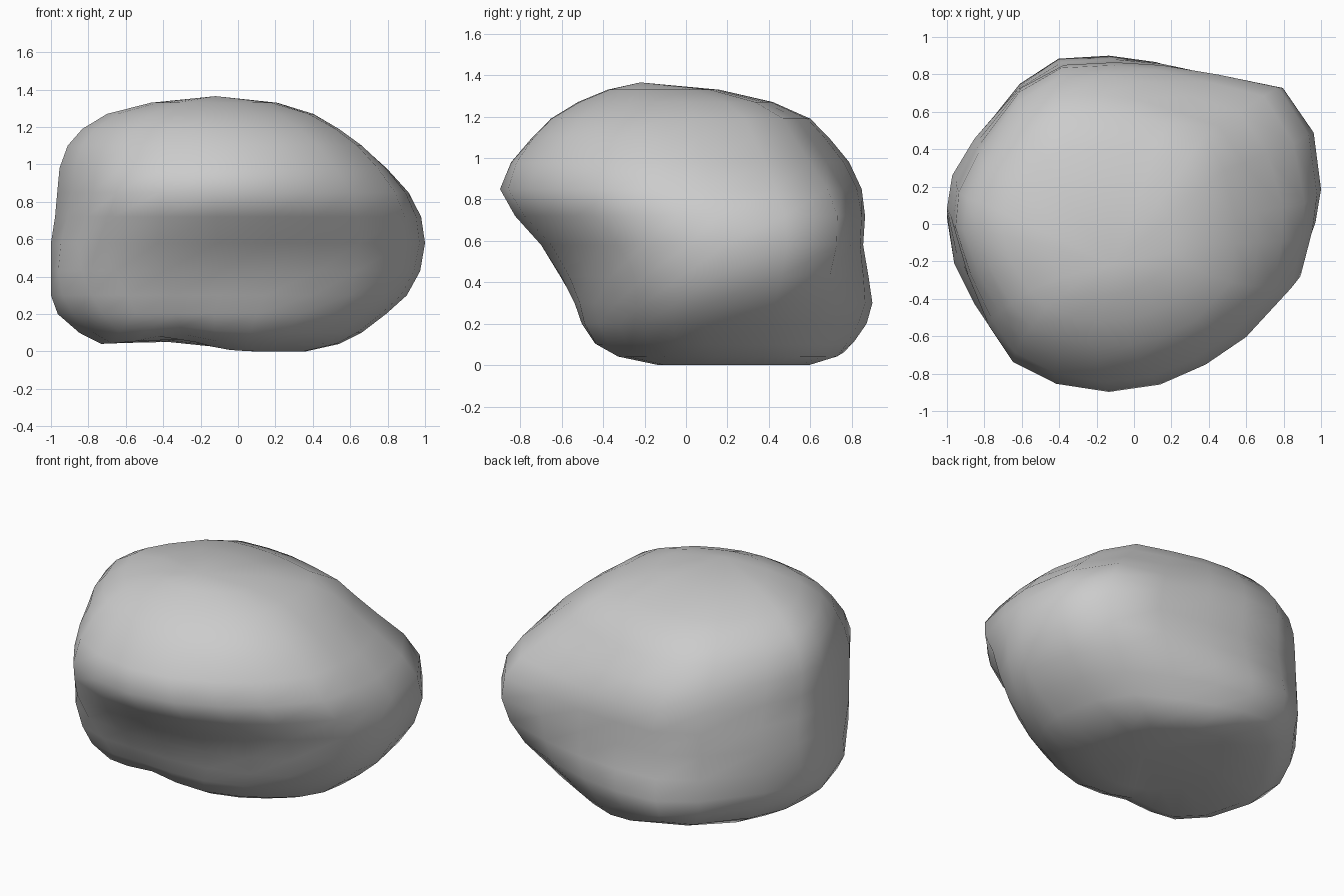
import bpy, bmesh, math

if "Cube" in bpy.data.objects:
    bpy.data.objects.remove(bpy.data.objects["Cube"])

# Outline of the narrow foot and of the wide overhanging upper mass (plan view, anticlockwise)
LOWER = [(.90, .10), (.83, .41), (.67, .63), (.38, .77), (.12, .86), (-.13, .90), (-.40, .88),
         (-.60, .74), (-.84, .42), (-.96, .20), (-1.0, .02), (-.95, -.28), (-.80, -.48),
         (-.60, -.54), (-.35, -.54), (-.10, -.53), (.15, -.50), (.40, -.43), (.60, -.33),
         (.77, -.21), (.87, -.06)]
UPPER = [(.97, .12), (.93, .46), (.77, .73), (.45, .80), (.15, .85), (-.10, .865), (-.37, .85),
         (-.60, .72), (-.83, .42), (-.94, .20), (-.96, .0), (-.88, -.27), (-.77, -.54),
         (-.64, -.74), (-.40, -.86), (-.11, -.90), (.17, -.85), (.41, -.73), (.62, -.58),
         (.87, -.33), (.94, -.08)]

# Height, then x and y extents of the body at that height
LEVELS = [(.00, -.40, .36, -.16, .62), (.04, -.72, .54, -.36, .76), (.10, -.84, .66, -.47, .81),
          (.20, -.96, .79, -.53, .87), (.30, -1.0, .90, -.55, .90), (.43, -1.0, .97, -.60, .88),
          (.58, -.99, 1.0, -.69, .855), (.72, -.97, .98, -.82, .865), (.85, -.965, .92, -.90, .85),
          (.98, -.95, .81, -.86, .79), (1.10, -.89, .67, -.78, .69), (1.19, -.80, .54, -.70, .60),
          (1.27, -.67, .40, -.56, .42), (1.33, -.45, .20, -.40, .16)]

# Local bulges and hollows: direction in degrees, height, amount
SWELLS = [(45, 1.04, -.11), (45, .40, .015), (218, .55, .09), (225, .15, -.09), (225, .98, -.02),
          (190, 1.25, .05), (240, 1.22, -.08), (-45, 1.18, .13), (-45, .80, .03), (150, .08, .04)]


def normalise(outline):
    xs, ys = zip(*outline)
    return [((x - min(xs)) / (max(xs) - min(xs)), (y - min(ys)) / (max(ys) - min(ys)))
            for x, y in outline]


def smoothstep(a, b, v):
    t = min(1, max(0, (v - a) / (b - a)))
    return t * t * (3 - 2 * t)


def swell(x, y, z):
    k = 1
    a = math.atan2(y, x)
    for deg, h, amount in SWELLS:
        facing = max(0, math.cos(a - math.radians(deg))) ** 6
        k += amount * facing * math.exp(-((z - h) / .2) ** 2)
    return max(-1, min(1, x * k)), max(-.9, min(.9, y * k))


def underside_lift(x, z):
    # shallow groove under the left part of the foot
    return .065 * math.exp(-((x + .33) / .2) ** 2) * max(0, 1 - z / .2)


low, high = normalise(LOWER), normalise(UPPER)
bm = bmesh.new()
rings = []
for z, x0, x1, y0, y1 in LEVELS:
    t = smoothstep(.2, .66, z)
    blend = normalise([(a[0] + (b[0] - a[0]) * t, a[1] + (b[1] - a[1]) * t)
                       for a, b in zip(low, high)])
    ring = []
    for u, v in blend:
        x, y = swell(x0 + (x1 - x0) * u, y0 + (y1 - y0) * v, z)
        ring.append(bm.verts.new((x, y, z + underside_lift(x, z))))
    rings.append(ring)

# Side walls
n = len(low)
for a, b in zip(rings, rings[1:]):
    for i in range(n):
        j = (i + 1) % n
        bm.faces.new((a[i], a[j], b[j], b[i]))

# Crown and underside
crown = bm.verts.new((-.12, -.22, 1.365))
base = bm.verts.new((.12, .22, 0))
for i in range(n):
    j = (i + 1) % n
    bm.faces.new((rings[-1][i], rings[-1][j], crown))
    bm.faces.new((rings[0][j], rings[0][i], base))

bmesh.ops.recalc_face_normals(bm, faces=bm.faces)
for f in bm.faces:
    f.smooth = True
mesh = bpy.data.meshes.new("boulder")
bm.to_mesh(mesh)
bm.free()
boulder = bpy.data.objects.new("boulder", mesh)
bpy.context.collection.objects.link(boulder)
